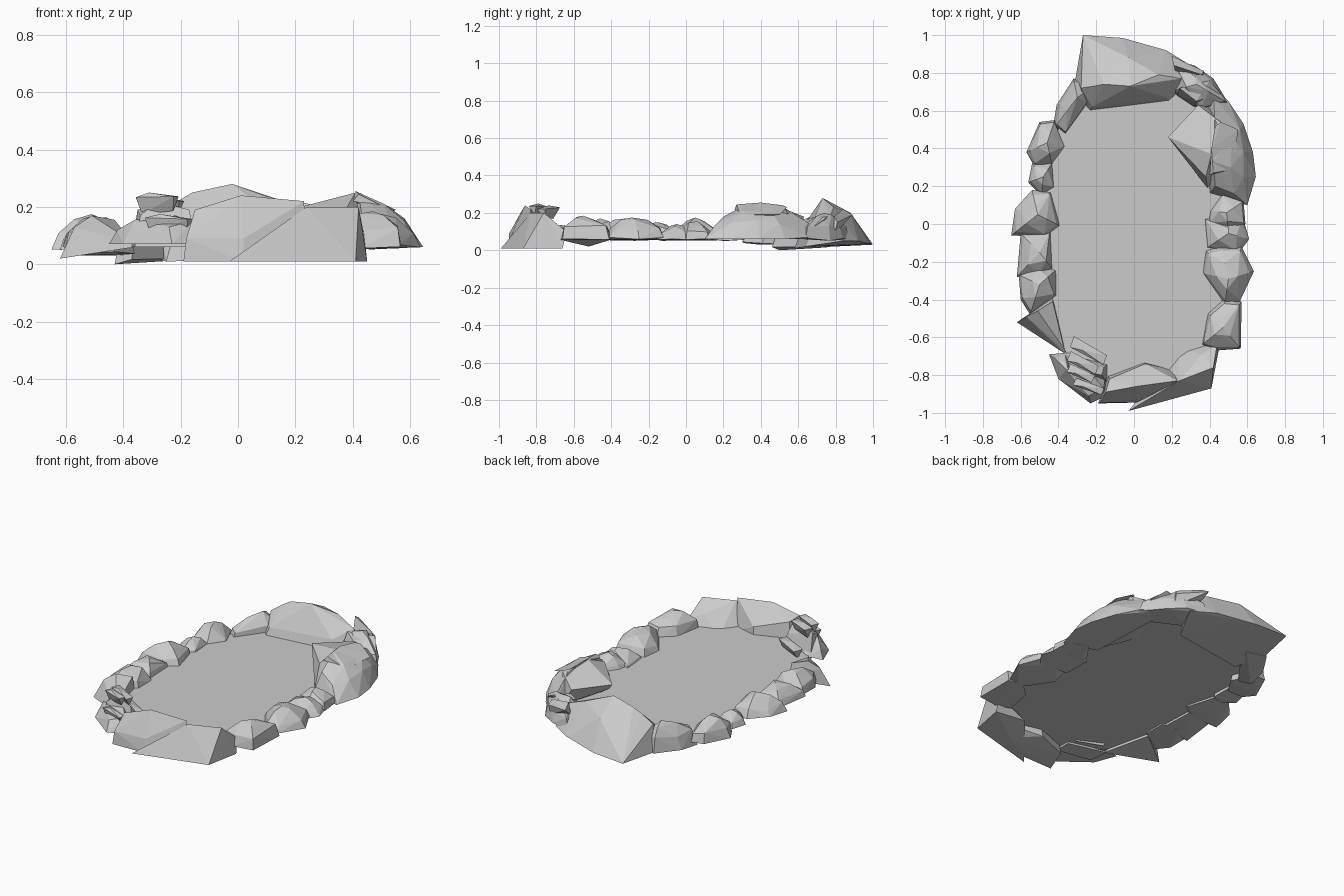
import bpy, bmesh, math, random
from mathutils import Vector

random.seed(4)


def hull(name, pts):
    """Faceted stone: convex hull of a few corner points."""
    bm = bmesh.new()
    for p in pts:
        bm.verts.new(p)
    res = bmesh.ops.convex_hull(bm, input=bm.verts)
    junk = set(res["geom_interior"]) | set(res["geom_unused"])
    bmesh.ops.delete(bm, geom=[v for v in junk if isinstance(v, bmesh.types.BMVert)], context='VERTS')
    bmesh.ops.recalc_face_normals(bm, faces=bm.faces)
    me = bpy.data.meshes.new(name)
    bm.to_mesh(me)
    bm.free()
    ob = bpy.data.objects.new(name, me)
    bpy.context.collection.objects.link(ob)
    return ob


def rock(name, outline, z0, z1, peak, shoulder=0.35):
    """Boulder from its plan outline: base ring, shoulder ring and a small crown around the peak."""
    pk = Vector(peak)
    h = z1 - z0
    pts = [(pk.x, pk.y, z1)]
    for i, (x, y) in enumerate(outline):
        d = Vector((x, y)) - pk
        pts.append((x, y, z0 + random.uniform(0, 0.12) * h))
        m = pk + d * random.uniform(0.8, 0.92)
        pts.append((m.x, m.y, z0 + h * (shoulder + random.uniform(0, 0.2))))
        if i % 2 == 0:
            c = pk + d * random.uniform(0.35, 0.5)
            pts.append((c.x, c.y, z1 - h * random.uniform(0.05, 0.18)))
    return hull(name, pts)


# Water sheet: flat egg-shaped oval reaching under the stones
water = []
for i in range(40):
    a = 2 * math.pi * i / 40
    c, s = math.cos(a), math.sin(a)
    water.append((0.50 * math.copysign(abs(c) ** 0.8, c),
                  -0.05 + 0.82 * math.copysign(abs(s) ** 0.9, s), 0.075))
me = bpy.data.meshes.new("water")
me.from_pydata(water, [], [list(range(40))])
bpy.context.collection.objects.link(bpy.data.objects.new("water", me))

# Large sloping slab at the back
hull("back_slab", [
    (-0.27, 1.0, 0.03), (-0.06, 0.985, 0.035), (0.17, 0.92, 0.05), (0.30, 0.84, 0.05),
    (-0.31, 0.77, 0.02), (-0.25, 0.58, 0.01), (0.20, 0.64, 0.02), (-0.28, 0.72, 0.17),
    (-0.21, 0.73, 0.22), (-0.16, 0.74, 0.25), (-0.02, 0.73, 0.28), (0.13, 0.79, 0.23),
    (0.25, 0.77, 0.18), (-0.03, 0.88, 0.20), (-0.22, 0.62, 0.12), (0.17, 0.67, 0.13)])

# Back right stones and the large right boulder
rock("back_right_block", [(0.19, 0.70), (0.20, 0.87), (0.32, 0.84), (0.42, 0.77), (0.50, 0.64), (0.36, 0.60)],
     0.05, 0.20, (0.33, 0.74))
hull("back_right_shard", [(0.20, 0.89, 0.19), (0.37, 0.81, 0.15), (0.36, 0.79, 0.18),
                          (0.21, 0.84, 0.22), (0.22, 0.80, 0.12), (0.37, 0.79, 0.08)])
hull("back_right_chip", [(0.23, 0.68, 0.09), (0.32, 0.62, 0.09), (0.46, 0.69, 0.13), (0.40, 0.76, 0.18),
                         (0.24, 0.72, 0.18), (0.33, 0.65, 0.17)])
hull("right_boulder_inner", [
    (0.18, 0.46, 0.19), (0.20, 0.46, 0.16), (0.34, 0.63, 0.18), (0.47, 0.53, 0.22), (0.41, 0.37, 0.25),
    (0.38, 0.25, 0.20), (0.39, 0.19, 0.07), (0.32, 0.36, 0.07), (0.40, 0.62, 0.07), (0.50, 0.30, 0.07)])
hull("right_boulder_outer", [
    (0.40, 0.74, 0.06), (0.50, 0.65, 0.07), (0.58, 0.53, 0.06), (0.63, 0.38, 0.06), (0.645, 0.25, 0.06),
    (0.60, 0.10, 0.06), (0.40, 0.16, 0.06), (0.38, 0.60, 0.06), (0.42, 0.68, 0.13), (0.56, 0.50, 0.14),
    (0.58, 0.38, 0.16), (0.58, 0.25, 0.15), (0.43, 0.53, 0.225), (0.52, 0.46, 0.20),
    (0.42, 0.33, 0.25), (0.51, 0.30, 0.21), (0.43, 0.20, 0.18), (0.53, 0.16, 0.14)])
hull("right_boulder_cap", [(0.40, 0.26, 0.22), (0.43, 0.52, 0.24), (0.46, 0.54, 0.23),
                           (0.55, 0.50, 0.19), (0.53, 0.29, 0.19), (0.42, 0.27, 0.245),
                           (0.41, 0.40, 0.255), (0.53, 0.40, 0.18)])

# Right bank stones
rock("right_stone_a", [(0.40, 0.07), (0.47, 0.17), (0.58, 0.12), (0.59, 0.0), (0.50, -0.05), (0.39, 0.0)],
     0.05, 0.155, (0.49, 0.06))
rock("right_stone_b", [(0.38, -0.13), (0.37, 0.03), (0.50, 0.03), (0.58, 0.02), (0.61, -0.08), (0.55, -0.16)],
     0.05, 0.14, (0.50, -0.05))
rock("right_stone_c", [(0.36, -0.26), (0.38, -0.14), (0.46, -0.11), (0.57, -0.12), (0.635, -0.25),
                       (0.56, -0.41), (0.48, -0.43)], 0.055, 0.175, (0.50, -0.29))
rock("right_stone_d", [(0.36, -0.64), (0.39, -0.47), (0.48, -0.39), (0.57, -0.41), (0.565, -0.66), (0.43, -0.67)],
     0.055, 0.185, (0.47, -0.55), 0.45)

# Front right wedge with its pointed toe
hull("front_wedge", [
    (-0.03, -0.99, 0.01), (0.41, -0.87, 0.01), (0.45, -0.66, 0.01), (0.24, -0.66, 0.03), (0.20, -0.76, 0.08),
    (0.44, -0.64, 0.10), (0.42, -0.76, 0.20), (0.24, -0.83, 0.20), (0.36, -0.69, 0.14)])

# Front slab
hull("front_slab", [
    (-0.19, -0.95, 0.01), (0.02, -0.945, 0.01), (0.24, -0.86, 0.01), (-0.18, -0.945, 0.09),
    (0.02, -0.93, 0.09), (-0.15, -0.89, 0.19), (0.01, -0.86, 0.24), (0.23, -0.83, 0.22),
    (0.06, -0.74, 0.12), (-0.13, -0.82, 0.17), (0.05, -0.73, 0.03), (0.20, -0.77, 0.05), (-0.14, -0.80, 0.02)])

# Front left pile: two low base blocks topped with leaning shards
hull("pile_base_outer", [
    (-0.45, -0.69, 0.07), (-0.23, -0.95, 0.07), (-0.15, -0.91, 0.07), (-0.40, -0.82, 0.07), (-0.34, -0.68, 0.07),
    (-0.15, -0.78, 0.07), (-0.42, -0.71, 0.12), (-0.24, -0.91, 0.13), (-0.16, -0.87, 0.15),
    (-0.36, -0.77, 0.155), (-0.22, -0.80, 0.17)])
hull("pile_base_inner", [
    (-0.37, -0.68, 0.06), (-0.36, -0.80, 0.06), (-0.14, -0.74, 0.06), (-0.14, -0.84, 0.06), (-0.35, -0.73, 0.19),
    (-0.28, -0.78, 0.22), (-0.17, -0.80, 0.19), (-0.34, -0.79, 0.17), (-0.16, -0.76, 0.13)])
for i, (x, y, z, l, tip) in enumerate([(-0.24, -0.67, 0.12, 0.20, -0.02), (-0.27, -0.735, 0.225, 0.17, -0.05),
                                       (-0.28, -0.79, 0.235, 0.15, 0.02), (-0.24, -0.86, 0.16, 0.17, -0.03)]):
    ax = Vector((0.9, -0.42 + i * 0.05, tip)) * l / 2
    side = Vector((0.012, 0.034 - 0.004 * i, 0))
    p = Vector((x, y, z))
    hull("pile_shard_%d" % (i + 1), [p + ax + side * 0.5, p + ax - side, p - ax + side, p - ax - side * 0.7,
                                     p + ax * 0.8 - Vector((0, 0, 0.05)), p - ax * 0.8 - Vector((0, 0, 0.06)),
                                     p + Vector((-0.03, 0, 0.015))])

# Left bank stones
hull("left_wedge", [
    (-0.62, -0.52, 0.02), (-0.43, -0.39, 0.06), (-0.36, -0.69, 0.06), (-0.45, -0.63, 0.05), (-0.37, -0.66, 0.08),
    (-0.51, -0.46, 0.17), (-0.43, -0.41, 0.155), (-0.57, -0.49, 0.13), (-0.40, -0.54, 0.06)])
rock("left_stone_a", [(-0.61, -0.27), (-0.51, -0.22), (-0.41, -0.24), (-0.41, -0.38), (-0.55, -0.48), (-0.60, -0.40)],
     0.05, 0.17, (-0.50, -0.32))
rock("left_stone_b", [(-0.60, -0.05), (-0.44, -0.04), (-0.43, -0.24), (-0.50, -0.27), (-0.62, -0.28)],
     0.05, 0.15, (-0.50, -0.15))
rock("left_stone_c", [(-0.65, -0.06), (-0.63, 0.08), (-0.54, 0.18), (-0.44, 0.17), (-0.39, -0.01), (-0.47, -0.07)],
     0.05, 0.175, (-0.51, 0.05))
rock("left_stone_d", [(-0.56, 0.22), (-0.54, 0.32), (-0.43, 0.33), (-0.42, 0.19), (-0.49, 0.15)],
     0.05, 0.135, (-0.48, 0.25))
rock("left_stone_e", [(-0.57, 0.38), (-0.50, 0.54), (-0.42, 0.55), (-0.36, 0.41), (-0.43, 0.30), (-0.53, 0.31)],
     0.03, 0.165, (-0.46, 0.43))
rock("left_stone_f", [(-0.43, 0.50), (-0.41, 0.63), (-0.32, 0.77), (-0.20, 0.74), (-0.24, 0.64), (-0.37, 0.46)],
     0.0, 0.18, (-0.30, 0.67), 0.45)
